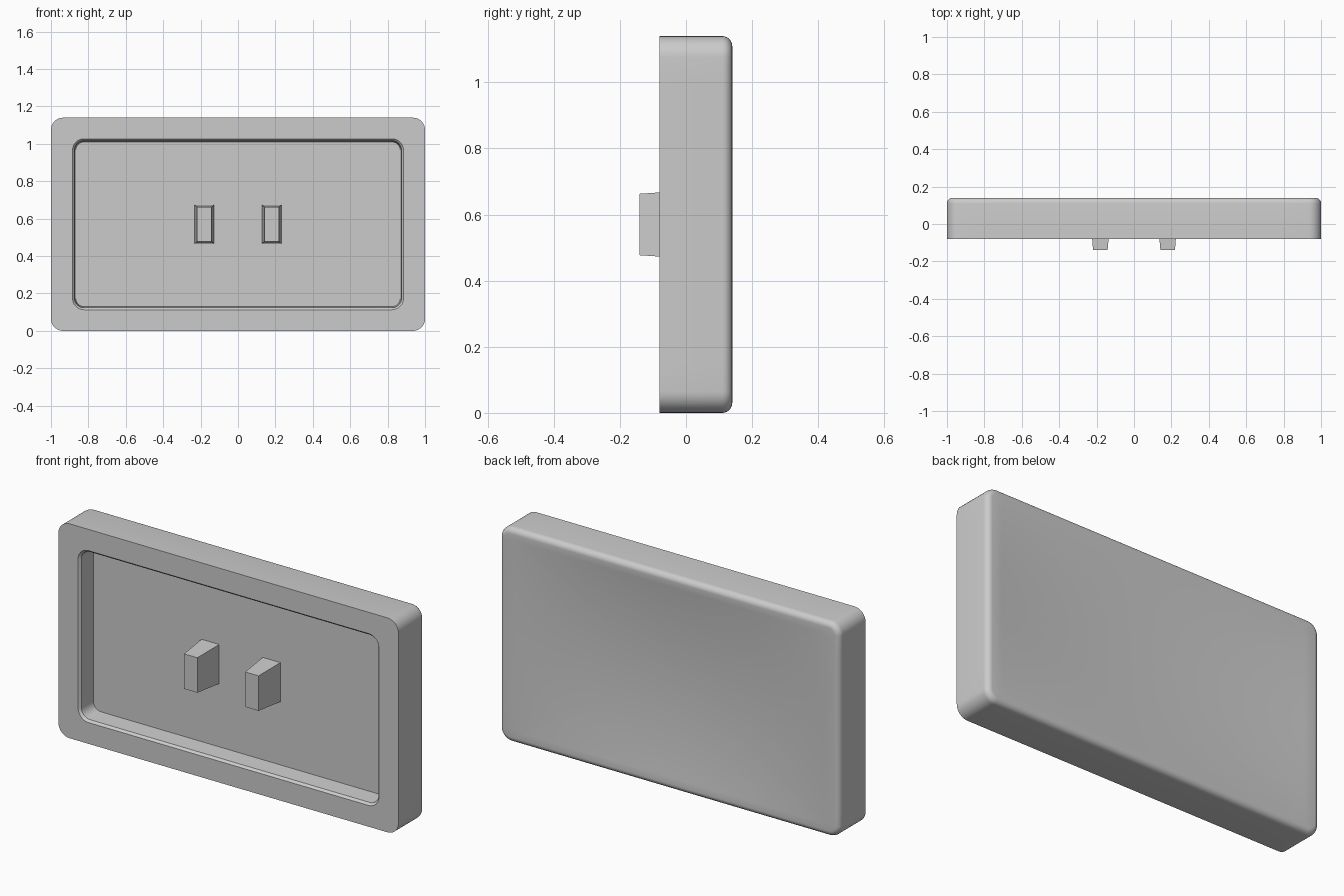
import bpy, bmesh, math

cube = bpy.data.objects.get("Cube")
if cube:
    bpy.data.objects.remove(cube, do_unlink=True)

grey = bpy.data.materials.new("plain grey")
grey.use_nodes = True
colour = (0.6, 0.6, 0.6, 1)
grey.diffuse_color = colour
grey.node_tree.nodes["Principled BSDF"].inputs["Base Color"].default_value = colour

HALF_W, HALF_H = 1.0, 0.57
FRONT, FLOOR, BACK = -0.08, 0.025, 0.14
ROUND, DISH = 0.03, 0.035


def outline(half_w, half_h, radius, y, corner=8, side=12):
    """Rounded rectangle in the xz plane with evenly divided sides."""
    pts = []
    for k, (sx, sz) in enumerate([(1, 1), (-1, 1), (-1, -1), (1, -1)]):
        for i in range(corner + 1):
            a = (k + i / corner) * math.pi / 2
            pts.append((sx * (half_w - radius) + radius * math.cos(a), y,
                        sz * (half_h - radius) + radius * math.sin(a)))
    # divide the straight run after each corner
    result = []
    for k in range(4):
        arc = pts[k * (corner + 1):(k + 1) * (corner + 1)]
        end, start = arc[-1], pts[(k + 1) * (corner + 1) % len(pts)]
        result += arc
        for i in range(1, side):
            t = i / side
            result.append(tuple(p + (q - p) * t for p, q in zip(end, start)))
    return result


def loft(name, loops, x=0, smooth=True):
    """Skin a stack of matching loops and close both ends."""
    bm = bmesh.new()
    rings = [[bm.verts.new(p) for p in loop] for loop in loops]
    for a, b in zip(rings, rings[1:]):
        for i in range(len(a)):
            j = (i + 1) % len(a)
            bm.faces.new((a[i], a[j], b[j], b[i]))
    bm.faces.new(rings[0])
    bm.faces.new(rings[-1])
    bmesh.ops.recalc_face_normals(bm, faces=bm.faces)
    mesh = bpy.data.meshes.new(name)
    bm.to_mesh(mesh)
    bm.free()
    mesh.materials.append(grey)
    obj = bpy.data.objects.new(name, mesh)
    obj.location = (x, 0, HALF_H)
    bpy.context.collection.objects.link(obj)
    if smooth:
        bpy.ops.object.select_all(action="DESELECT")
        obj.select_set(True)
        bpy.context.view_layer.objects.active = obj
        bpy.ops.object.shade_smooth_by_angle(angle=math.radians(30))
    return obj


# Recess floor, drafted wall, chamfered lip, front rim and side
loops = [
    outline(0.868, 0.44, 0.045, FLOOR),
    outline(0.874, 0.446, 0.051, FRONT + 0.012),
    outline(0.885, 0.457, 0.062, FRONT),
    outline(HALF_W, HALF_H, 0.065, FRONT),
]
# Rounded rear edge
for i in range(7):
    a = i / 6 * math.pi / 2
    inset = ROUND * (1 - math.cos(a))
    loops.append(outline(HALF_W - inset, HALF_H - inset, 0.065 - inset,
                         BACK - ROUND + ROUND * math.sin(a)))
# Shallow dished back
rim_w, rim_h = HALF_W - ROUND, HALF_H - ROUND
rim = loops[-1]
for i in range(1, 16):
    s = 1 - i / 16
    loops.append([(x * s, BACK - DISH * (1 - (x * s / rim_w) ** 2)
                   * (1 - (z * s / rim_h) ** 2), z * s) for x, y, z in rim])
loft("tray_body", loops)


def box_loop(half_w, half_h, y):
    return [(sx * half_w, y, sz * half_h)
            for sx, sz in [(1, 1), (-1, 1), (-1, -1), (1, -1)]]


# Pair of tapered pegs standing on the recess floor
for name, x in (("left_peg", 0.18), ("right_peg", -0.18)):
    loft(name, [box_loop(0.052, 0.104, FLOOR), box_loop(0.039, 0.093, -0.14)],
         x, smooth=False)
